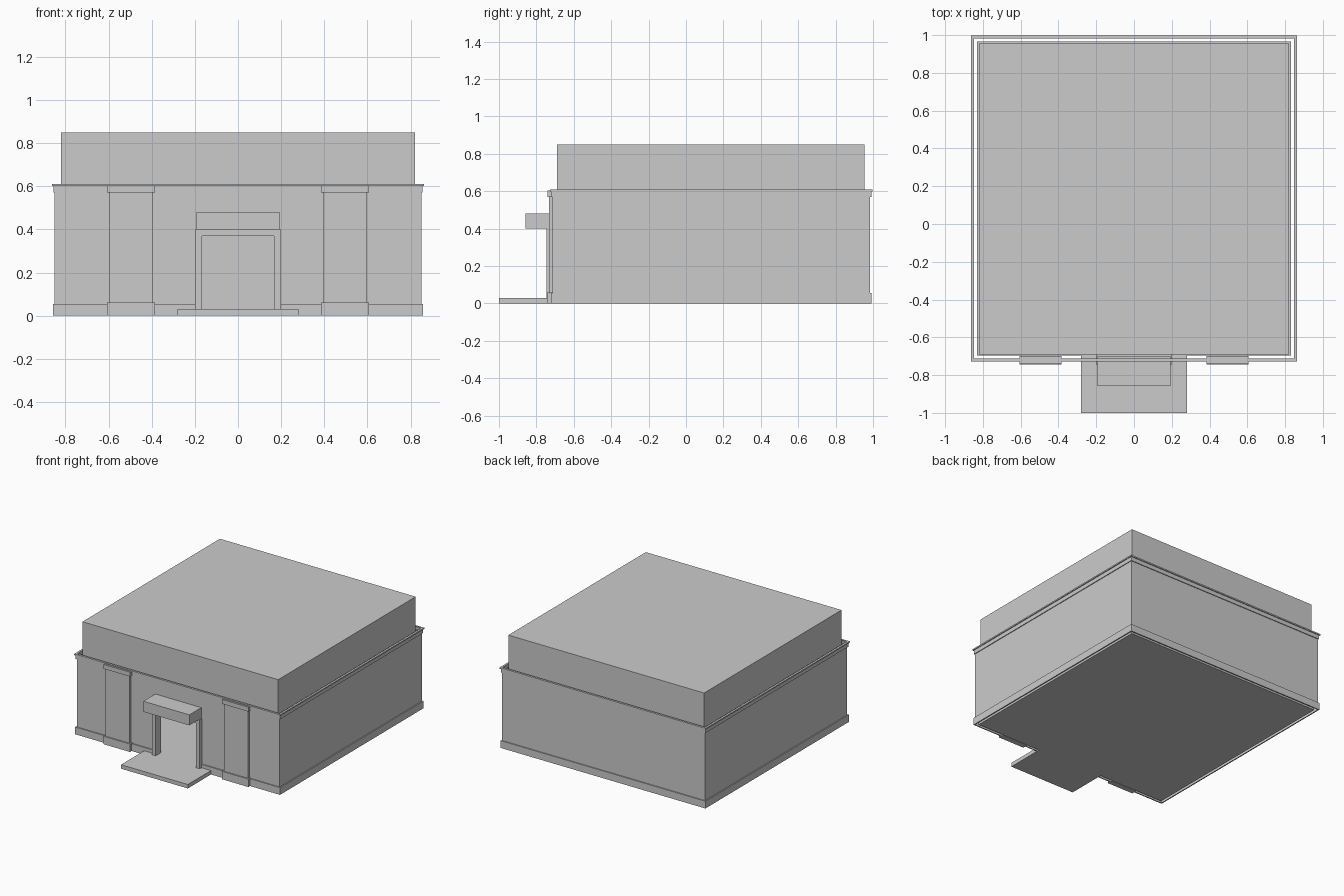
import bpy, bmesh

if "Cube" in bpy.data.objects:
    bpy.data.objects.remove(bpy.data.objects["Cube"])


def finish(bm, name):
    bmesh.ops.recalc_face_normals(bm, faces=bm.faces)
    me = bpy.data.meshes.new(name)
    bm.to_mesh(me)
    bm.free()
    ob = bpy.data.objects.new(name, me)
    bpy.context.collection.objects.link(ob)
    return ob


def box(name, x, y, z):
    bm = bmesh.new()
    bmesh.ops.create_cube(bm, size=1)
    for v in bm.verts:
        v.co = [a + (b - a) * (c + 0.5) for (a, b), c in zip((x, y, z), v.co)]
    return finish(bm, name)


W, FRONT, BACK, DOOR = 0.85, -0.715, 0.985, 0.19


def sweep(name, profile, closed):
    """Sweep (outward offset, height) points round the footprint;
    the open version leaves a gap for the doorway."""
    bm = bmesh.new()
    rows = []
    for d, z in profile:
        corners = [(W + d, FRONT - d), (W + d, BACK + d),
                   (-W - d, BACK + d), (-W - d, FRONT - d)]
        if not closed:
            corners = [(DOOR, FRONT - d)] + corners + [(-DOOR, FRONT - d)]
        rows.append([bm.verts.new((x, y, z)) for x, y in corners])
    n = len(rows[0])
    for a, b in zip(rows, rows[1:]):
        for i in range(n if closed else n - 1):
            j = (i + 1) % n
            bm.faces.new((a[i], a[j], b[j], b[i]))
    return finish(bm, name)


# Outer wall with plinth, and the inner wall lining
sweep("wall_and_plinth", [(0.0, 0), (0.008, 0), (0.008, 0.055), (0, 0.055), (0, 0.6)], False)
sweep("inner_wall", [(-0.018, 0.0), (-0.018, 0.6)], False)

# Wall above the doorway
for nm, y in (("outer_door_header", FRONT), ("inner_door_header", FRONT + 0.018)):
    bm = bmesh.new()
    bm.faces.new([bm.verts.new((x, y, z)) for x, z in
                  ((-DOOR, 0.39), (DOOR, 0.39), (DOOR, 0.6), (-DOOR, 0.6))])
    finish(bm, nm)

# Stepped cornice
sweep("cornice", [(0, 0.57), (0.006, 0.57), (0.006, 0.6), (0.013, 0.6),
                  (0.013, 0.61), (-0.003, 0.61)], True)

# Floor and upper storey block
box("floor", (-0.832, 0.832), (-0.697, 0.967), (0, 0.03))
box("roof_block", (-0.82, 0.82), (-0.69, 0.955), (0.56, 0.85))

# Pilasters with base and cap, mirrored across x = 0
for side, s in (("left", -1), ("right", 1)):
    def span(a, b):
        return tuple(sorted((s * a, s * b)))
    box(side + "_pilaster", span(0.395, 0.598), (-0.733, -0.70), (0, 0.6))
    box(side + "_pilaster_base", span(0.385, 0.607), (-0.743, -0.70), (0, 0.06))
    box(side + "_pilaster_cap", span(0.385, 0.607), (-0.741, -0.70), (0.57, 0.603))
    box(side + "_door_jamb", span(0.168, 0.2), (-0.745, -0.68), (0, 0.4))

# Door head, canopy and entrance step
box("door_head", (-0.168, 0.168), (-0.745, -0.68), (0.37, 0.4))
box("canopy", (-0.193, 0.193), (-0.858, -0.70), (0.4, 0.48))
box("entrance_step", (-0.28, 0.28), (-1.0, -0.69), (0, 0.03))
